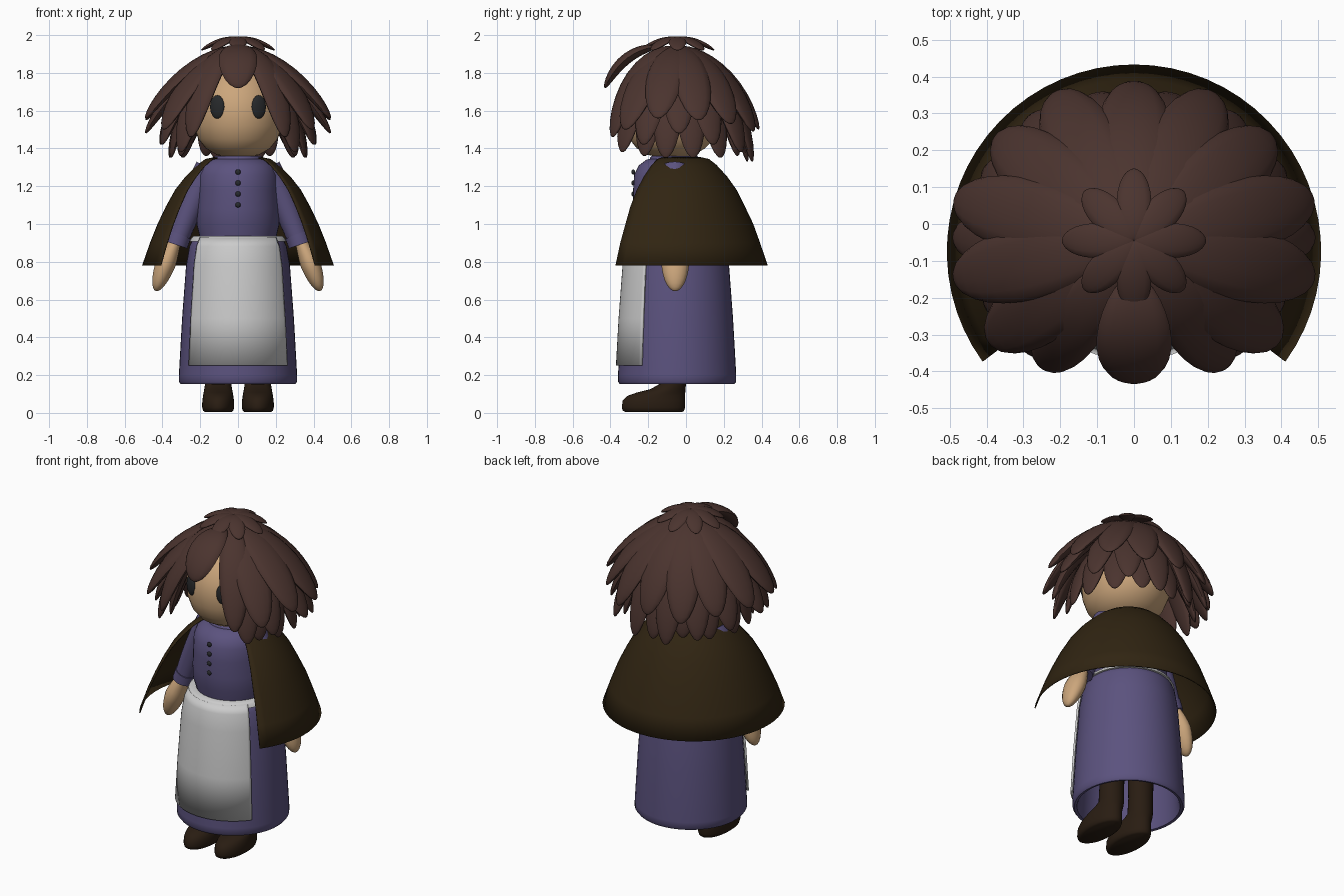
import bpy, bmesh, math
from mathutils import Vector

if "Cube" in bpy.data.objects:
    bpy.data.objects.remove(bpy.data.objects["Cube"])

def material(name, rgb):
    m = bpy.data.materials.new(name)
    m.diffuse_color = (*rgb, 1)
    m.use_nodes = True
    m.node_tree.nodes["Principled BSDF"].inputs["Base Color"].default_value = m.diffuse_color
    return m

HAIR = material("hair_brown", (0.07, 0.034, 0.028))
CAPE = material("cape_brown", (0.030, 0.018, 0.006))
DRESS = material("dress_blue", (0.105, 0.085, 0.21))
SKIN = material("skin", (0.60, 0.38, 0.20))
DARK = material("dark", (0.02, 0.022, 0.024))
BOOT = material("boot_leather", (0.022, 0.012, 0.006))

def finish(name, bm, mat=None, angle=50, thick=0):
    bmesh.ops.recalc_face_normals(bm, faces=bm.faces)
    me = bpy.data.meshes.new(name)
    bm.to_mesh(me)
    bm.free()
    ob = bpy.data.objects.new(name, me)
    bpy.context.collection.objects.link(ob)
    if mat:
        me.materials.append(mat)
    if thick:
        mod = ob.modifiers.new("thickness", 'SOLIDIFY')
        mod.thickness = thick
        mod.offset = 0
    bpy.ops.object.select_all(action='DESELECT')
    ob.select_set(True)
    bpy.context.view_layer.objects.active = ob
    bpy.ops.object.shade_smooth_by_angle(angle=math.radians(angle))
    return ob

def skin_rings(bm, rings, closed=True, caps=True):
    """Bridge a list of point rings with quads."""
    vs = [[bm.verts.new(p) for p in r] for r in rings]
    n = len(vs[0])
    for a, b in zip(vs, vs[1:]):
        for i in range(n if closed else n - 1):
            j = (i + 1) % n
            bm.faces.new((a[i], a[j], b[j], b[i]))
    if caps:
        bm.faces.new(vs[0])
        bm.faces.new(vs[-1])

def stack(name, rings, mat=None, cx=0, segs=40, gap=0, caps=True, thick=0, span=None):
    """Stacked ellipses (z, rx, ry, cy); gap/span give a partial arc measured from the front."""
    bm = bmesh.new()
    if gap:
        angs = [gap + (2 * math.pi - 2 * gap) * i / segs for i in range(segs + 1)]
    elif span:
        angs = [-span + 2 * span * i / segs for i in range(segs + 1)]
    else:
        angs = [2 * math.pi * i / segs for i in range(segs)]
    pts = [[(cx + rx * math.sin(a), cy - ry * math.cos(a), z) for a in angs]
           for z, rx, ry, cy in rings]
    part = bool(gap or span)
    skin_rings(bm, pts, not part, caps and not part)
    return finish(name, bm, mat, thick=thick)

def sweep(bm, p0, p1, p2, side, w, t, shape, steps=14, segs=14):
    """Elliptical section along a quadratic curve, scaled by shape(u)."""
    p0, p1, p2, side = map(Vector, (p0, p1, p2, side))
    rings = []
    for k in range(steps + 1):
        u = 0.5 - 0.5 * math.cos(math.pi * k / steps)
        u = min(max(u, 0.002), 0.998)
        c = p0 * (1 - u) ** 2 + p1 * 2 * u * (1 - u) + p2 * u * u
        tan = ((p1 - p0) * (1 - u) + (p2 - p1) * u).normalized()
        nrm = side.cross(tan).normalized()
        s = shape(u)
        rings.append([c + side * (w * s * math.cos(a)) + nrm * (t * s * math.sin(a))
                      for a in (2 * math.pi * i / segs for i in range(segs))])
    skin_rings(bm, rings)

def oval(u):
    return math.sqrt(max(0, 1 - (2 * u ** 1.15 - 1) ** 2))

def ball(name, loc, scale, mat, rot=(0, 0, 0)):
    bm = bmesh.new()
    bmesh.ops.create_uvsphere(bm, u_segments=20, v_segments=12, radius=1)
    bmesh.ops.scale(bm, vec=scale, verts=bm.verts)
    ob = finish(name, bm, mat)
    ob.location, ob.rotation_euler = loc, rot

# Head and neck
stack("head", [(1.352, .05, .05, -.08), (1.365, .11, .12, -.08), (1.40, .17, .18, -.08),
               (1.45, .21, .225, -.075), (1.52, .235, .255, -.07), (1.60, .24, .26, -.07),
               (1.68, .23, .245, -.07), (1.76, .195, .205, -.06), (1.82, .14, .15, -.05),
               (1.85, .07, .07, -.05)], SKIN)
stack("neck", [(1.28, .08, .08, -.06), (1.40, .08, .08, -.06)], SKIN)
for s, n in ((-1, "left"), (1, "right")):
    ball(n + "_eye", (s * .11, -.298, 1.62), (.041, .016, .062), DARK, (0, 0, s * .42))

# Hair locks: azimuth from front, root radius, root z, mid radius, mid z, tip radius, tip z, half width
def hair(name, locks, thick):
    bm = bmesh.new()
    for az, r0, z0, r1, z1, r2, z2, w in locks:
        for s in ((1,) if az in (0, 180) else (1, -1)):
            a = math.radians(az * s)
            d = Vector((math.sin(a), -math.cos(a), 0))
            c = Vector((0, -.045, 0))
            up = Vector((0, 0, 1))
            sweep(bm, c + d * r0 + up * z0, c + d * r1 + up * z1, c + d * r2 + up * z2,
                  up.cross(d), w, thick, oval)
    finish(name, bm, HAIR, 60)

hair("crown_hair", [(az, .0, 1.985, .09, 1.985, .195 if az in (0, 90, 180) else .19, 1.92, .047)
                    for az in (0, 45, 90, 135, 180)], .014)
hair("fringe_lock", [(0, .09, 1.94, .29, 1.93, .385, 1.72, .102)], .03)
hair("upper_hair", [(az, .03, 1.94, .30, z1, r, z, w) for az, z1, r, z, w in (
    (36, 1.88, .425, 1.46, .085), (55, 1.84, .48, 1.50, .10), (78, 1.85, .50, 1.56, .10),
    (103, 1.85, .50, 1.55, .10), (127, 1.84, .47, 1.53, .10), (152, 1.84, .455, 1.49, .10),
    (180, 1.84, .43, 1.50, .10))], .032)
hair("lower_hair", [(az, .10, 1.86, .33, 1.76, r, z, .085) for az, r, z in (
    (46, .42, 1.38), (66, .44, 1.42), (91, .49, 1.48), (115, .45, 1.42),
    (140, .44, 1.38), (165, .41, 1.33))], .03)
hair("under_hair", [(az, .14, 1.80, .30, 1.68, r, z, .08) for az, r, z in (
    (60, .35, 1.36), (80, .36, 1.35), (103, .37, 1.35), (128, .37, 1.35),
    (152, .36, 1.36), (180, .37, 1.33))], .028)

# Bodice with collar and buttons
stack("bodice", [(.90, .20, .20, -.05), (.94, .205, .205, -.05), (1.0, .22, .22, -.055),
                 (1.08, .218, .222, -.058), (1.18, .213, .22, -.06), (1.26, .21, .215, -.06),
                 (1.31, .19, .19, -.06), (1.34, .15, .15, -.06), (1.345, .13, .13, -.06)], DRESS)
stack("collar", [(1.32, .13, .13, -.06), (1.35, .13, .13, -.06), (1.36, .12, .12, -.06)], DRESS)
for i in range(4):
    ball("button_%d" % (i + 1), (0, -.279, 1.275 - i * .058), (.014, .01, .014), DARK)

# Skirt shell with rounded hem, apron and its waist strap
CY = -.047
stack("skirt", [(z, r, r, CY) for z, r in (
    (.935, .15), (.935, .22), (.925, .238), (.88, .258), (.78, .275), (.5, .296), (.2, .313),
    (.165, .313), (.152, .303), (.155, .288), (.19, .28), (.5, .265), (.85, .23))],
    DRESS, segs=48)
stack("apron", [(z, r + .008, r + .008, CY) for z, r in (
    (.925, .238), (.88, .258), (.78, .275), (.5, .296), (.25, .31))],
    span=math.radians(54), thick=.012)
stack("apron_strap", [(z, r, r, CY) for z, r in (
    (.905, .24), (.908, .256), (.928, .247), (.937, .235), (.937, .19))], segs=48, caps=False)

# Cape, open at the front
stack("cape", [(z, r, r, cy) for z, r, cy in (
    (1.352, .12, -.05), (1.342, .17, -.05), (1.31, .215, -.055), (1.25, .275, -.06),
    (1.18, .33, -.065), (1.09, .38, -.07), (1.0, .423, -.07), (.9, .463, -.074),
    (.78, .505, -.075))], CAPE, gap=math.radians(54), segs=44, thick=.006)

# Arms and boots on both sides
for s, n in ((-1, "left"), (1, "right")):
    bm = bmesh.new()
    sweep(bm, (s * .15, -.06, 1.29), (s * .245, -.06, 1.13), (s * .325, -.06, .90), (0, 1, 0),
          .08, .08, lambda u: 1 - .3 * u, 10, 20)
    finish(n + "_sleeve", bm, DRESS)
    bm = bmesh.new()
    sweep(bm, (s * .308, -.06, .945), (s * .318, -.06, .92), (s * .328, -.06, .89), (0, 1, 0),
          .063, .063, lambda u: 1, 4, 20)
    finish(n + "_cuff", bm, DRESS)
    bm = bmesh.new()
    sweep(bm, (s * .30, -.057, .97), (s * .37, -.057, .84), (s * .435, -.057, .645), (0, 1, 0),
          .074, .054, lambda u: oval(u) * (.55 + .45 * min(1, u / .6)), 16, 18)
    finish(n + "_hand", bm, SKIN)
    stack(n + "_boot", [(z, rx, (b - f) / 2, (b + f) / 2) for z, rx, f, b in (
        (.004, .07, -.32, -.02), (0.012, .08, -.335, -.01), (.03, .085, -.34, -.005),
        (.065, .084, -.335, -.005), (.09, .08, -.31, -.005), (.108, .077, -.26, -.004),
        (.125, .074, -.19, -.003), (.15, .07, -.145, 0), (.25, .07, -.135, 0),
        (.38, .075, -.135, 0), (.6, .075, -.135, 0))], BOOT, cx=s * .105, segs=28)
